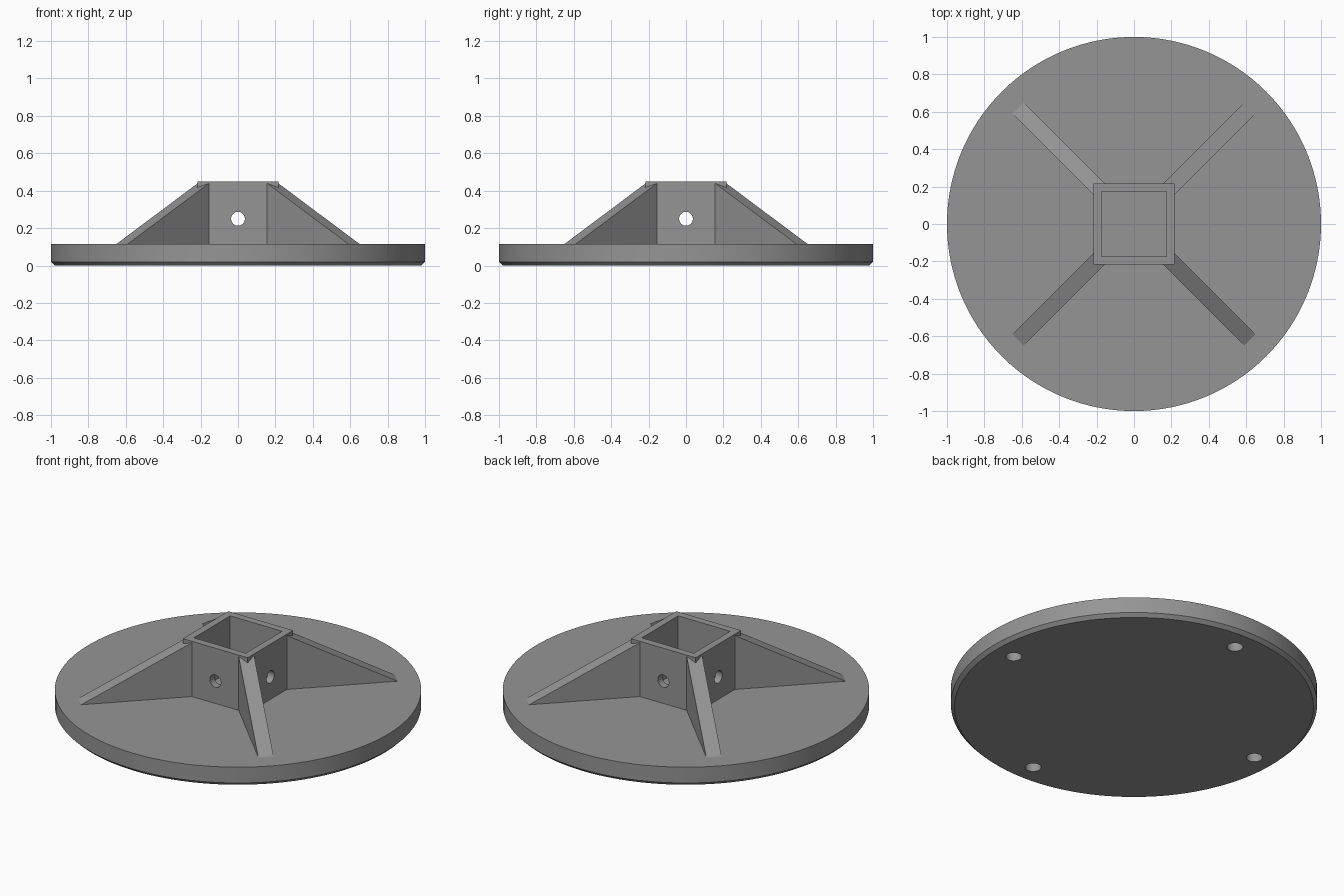
import bpy, bmesh, math
from mathutils import Matrix, Vector

if "Cube" in bpy.data.objects:
    bpy.data.objects.remove(bpy.data.objects["Cube"])

grey = bpy.data.materials.new("grey")
grey.diffuse_color = (0.3, 0.3, 0.3, 1)
grey.use_nodes = True
grey.node_tree.nodes["Principled BSDF"].inputs["Base Color"].default_value = grey.diffuse_color

DISC_TOP, TOP = 0.115, 0.448      # heights
OUT, INN = 0.216, 0.173           # half widths of the square socket


def finish(name, bm, smooth=False):
    bmesh.ops.recalc_face_normals(bm, faces=bm.faces)
    me = bpy.data.meshes.new(name)
    bm.to_mesh(me)
    bm.free()
    ob = bpy.data.objects.new(name, me)
    bpy.context.collection.objects.link(ob)
    me.materials.append(grey)
    if smooth:
        me.shade_smooth()
    return ob


def add_rod(bm, r, depth, matrix, seg=32):
    bmesh.ops.create_cone(bm, cap_ends=True, segments=seg, radius1=r, radius2=r,
                          depth=depth, matrix=matrix)


def cut(ob, cutter):
    mod = ob.modifiers.new("holes", "BOOLEAN")
    mod.object, mod.solver = cutter, "EXACT"
    cutter.hide_render = True
    cutter.hide_viewport = True
    bpy.ops.object.select_all(action="DESELECT")
    bpy.context.view_layer.objects.active = ob
    ob.select_set(True)
    bpy.ops.object.modifier_apply(modifier=mod.name)
    bpy.ops.object.shade_smooth_by_angle(angle=math.radians(30))
    bpy.data.objects.remove(cutter)


# Round base plate with a chamfered lower edge, made by lathing a profile
bm = bmesh.new()
SEG = 128
rings = [[bm.verts.new((r * math.cos(a), r * math.sin(a), z))
          for a in (2 * math.pi * i / SEG for i in range(SEG))]
         for r, z in ((0.98, 0), (1, 0.02), (1, DISC_TOP))]
for lo, hi in zip(rings, rings[1:]):
    for i in range(SEG):
        j = (i + 1) % SEG
        bm.faces.new((lo[i], lo[j], hi[j], hi[i]))
bm.faces.new(rings[0])
bm.faces.new(rings[-1])
base = finish("base_plate", bm)

# Four blind holes in the underside
bm = bmesh.new()
for k in range(4):
    a = k * math.pi / 2
    add_rod(bm, 0.044, 0.16,
            Matrix.Translation((0.857 * math.cos(a), 0.857 * math.sin(a), 0)))
cut(base, finish("base_hole_cutter", bm))

# Square socket: an open tube standing on the plate
bm = bmesh.new()
corners = ((-1, -1), (1, -1), (1, 1), (-1, 1))
loops = [[bm.verts.new((x * h, y * h, z)) for x, y in corners]
         for h, z in ((OUT, DISC_TOP), (OUT, TOP), (INN, TOP), (INN, DISC_TOP))]
for k in range(4):
    a, b = loops[k], loops[(k + 1) % 4]
    for i in range(4):
        j = (i + 1) % 4
        bm.faces.new((a[i], a[j], b[j], b[i]))
socket = finish("socket", bm)

# Screw holes through all four walls
for axis in "XY":
    bm = bmesh.new()
    add_rod(bm, 0.037, 1, Matrix.Translation((0, 0, 0.25)) @
            Matrix.Rotation(math.pi / 2, 4, axis))
    cut(socket, finish("screw_hole_cutter", bm))

# Triangular ribs running diagonally out from the socket corners
W, S0, S1, SLOPE = 0.0425, 0.25, 0.877, 0.528
for k, label in enumerate(("back_right", "back_left", "front_left", "front_right")):
    bm = bmesh.new()
    rot = Matrix.Rotation(math.pi / 4 + k * math.pi / 2, 4, "Z")
    profile = ((S0, DISC_TOP), (S1, DISC_TOP), (S0, DISC_TOP + (S1 - S0) * SLOPE))
    sides = [[bm.verts.new(rot @ Vector((s, t, z))) for s, z in profile] for t in (-W, W)]
    for side in sides:
        bm.faces.new(side)
    for i in range(3):
        j = (i + 1) % 3
        bm.faces.new((sides[0][i], sides[0][j], sides[1][j], sides[1][i]))
    finish("rib_" + label, bm)
